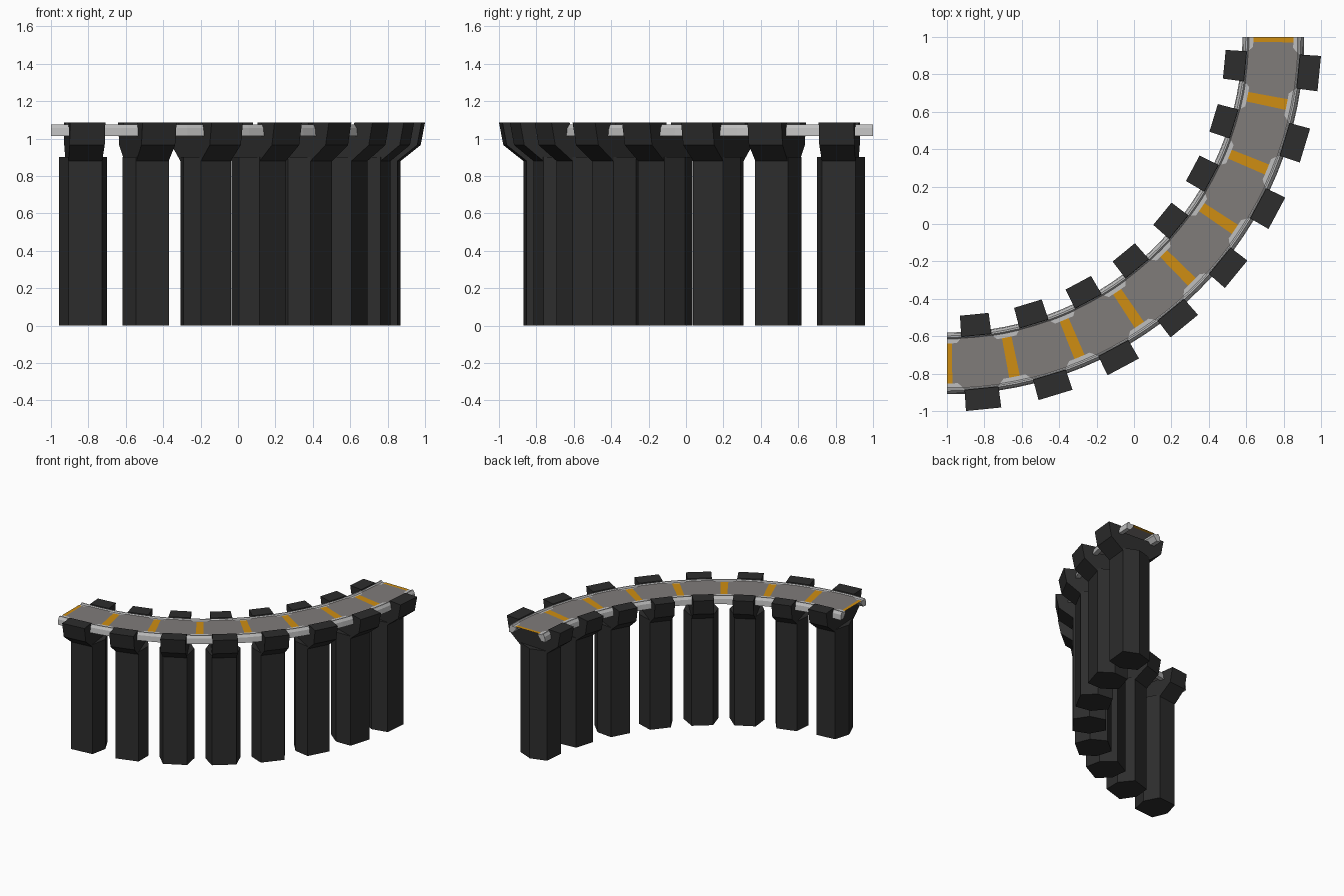
import bpy, bmesh, math
from mathutils import Vector

if "Cube" in bpy.data.objects:
    bpy.data.objects.remove(bpy.data.objects["Cube"])

N = 8                                   # road sections in the quarter turn
SEG = math.radians(90 / N)
CX, CY, MID = -1.0, 1.0, 1.745          # turn centre and centre-line radius


def material(name, rgb):
    m = bpy.data.materials.new(name)
    m.diffuse_color = (*rgb, 1)
    m.use_nodes = True
    m.node_tree.nodes["Principled BSDF"].inputs["Base Color"].default_value = m.diffuse_color
    return m


BLACK = material("black_concrete", (0.026, 0.026, 0.026))
WHITE = material("light_grey_rail", (0.52, 0.52, 0.52))
GREY = material("warm_grey_road", (0.215, 0.2, 0.193))
ORANGE = material("orange_joint", (0.62, 0.27, 0.006))


def at(a, r, t, z):
    """Point at turn angle a, radius r, tangential offset t, height z."""
    return Vector((CX + r * math.cos(a) + t * math.sin(a),
                   CY - r * math.sin(a) + t * math.cos(a), z))


def make(name, bm, mat, fix=True):
    if fix:
        bmesh.ops.recalc_face_normals(bm, faces=bm.faces)
    me = bpy.data.meshes.new(name)
    bm.to_mesh(me)
    bm.free()
    me.materials.append(mat)
    ob = bpy.data.objects.new(name, me)
    bpy.context.collection.objects.link(ob)
    return ob


def loft(bm, rings):
    """Closed solid through a list of equal-length rings."""
    vs = [[bm.verts.new(p) for p in ring] for ring in rings]
    n = len(vs[0])
    for a, b in zip(vs, vs[1:]):
        for i in range(n):
            bm.faces.new((a[i], a[(i + 1) % n], b[(i + 1) % n], b[i]))
    bm.faces.new(vs[0])
    bm.faces.new(vs[-1])


def sheet(name, a0, rows, z, mat):
    """Flat road plate: rows of (angle offset, half width), facing up."""
    bm = bmesh.new()
    prev = None
    for da, h in rows:
        cur = [bm.verts.new(at(a0 + da, MID + s * h, 0, z)) for s in (-1, 1)]
        if prev:
            bm.faces.new((prev[0], cur[0], cur[1], prev[1]))
        prev = cur
    make(name, bm, mat, False)


# piers: hexagonal column and a forked head
def half_width(r):
    return 0.077 + (r - 1.49) / 0.51 * 0.018


HEX = [(1.62, -0.08), (MID, -0.13), (1.87, -0.091), (1.87, 0.091), (MID, 0.13), (1.62, 0.08)]
FORK = [(0.125, 0.88), (0.232, 0.965), (0.255, 1.085), (0.143, 1.085), (0.13, 1.035)]
profile = [(MID + d, z) for d, z in FORK] + [(MID - d, z) for d, z in reversed(FORK)]
for k in range(N):
    a = (k + 0.5) * SEG
    bm = bmesh.new()
    loft(bm, [[at(a, r, t, z) for r, t in HEX] for z in (0, 0.9)])
    make(f"pier_column_{k + 1}", bm, BLACK)
    bm = bmesh.new()
    loft(bm, [[at(a, r, s * half_width(r), z) for r, z in profile] for s in (-1, 1)])
    make(f"pier_head_{k + 1}", bm, BLACK)

# edge rails swept along both sides of the turn
RAIL = [(0.165, 1.013), (0.16, 1.055), (0.147, 1.076), (0.138, 1.076),
        (0.13, 1.066), (0.1, 1.066), (0.1, 1.05), (0.13, 1.013)]
for name, s in (("inner_rail", -1), ("outer_rail", 1)):
    bm = bmesh.new()
    loft(bm, [[at(i * SEG / 4, MID + s * d, 0, z) for d, z in RAIL] for i in range(4 * N + 1)])
    make(name, bm, WHITE)

# road panels with chamfered corners, and the joints between them
J = 0.0275 / MID                        # half angle of a joint
left = [(J, 0.107), (0.032, 0.107), (0.048, 0.136), (0.075, 0.136)]
rows = left + [(SEG / 2, 0.136)] + [(SEG - a, h) for a, h in reversed(left)]
for k in range(N):
    sheet(f"road_panel_{k + 1}", k * SEG, rows, 1.069, GREY)
for k in range(N + 1):
    lo, hi = (0 if k == 0 else -J), (0 if k == N else J)
    sheet(f"road_joint_{k + 1}", k * SEG, [(lo, 0.107), (hi, 0.107)], 1.069, ORANGE)
